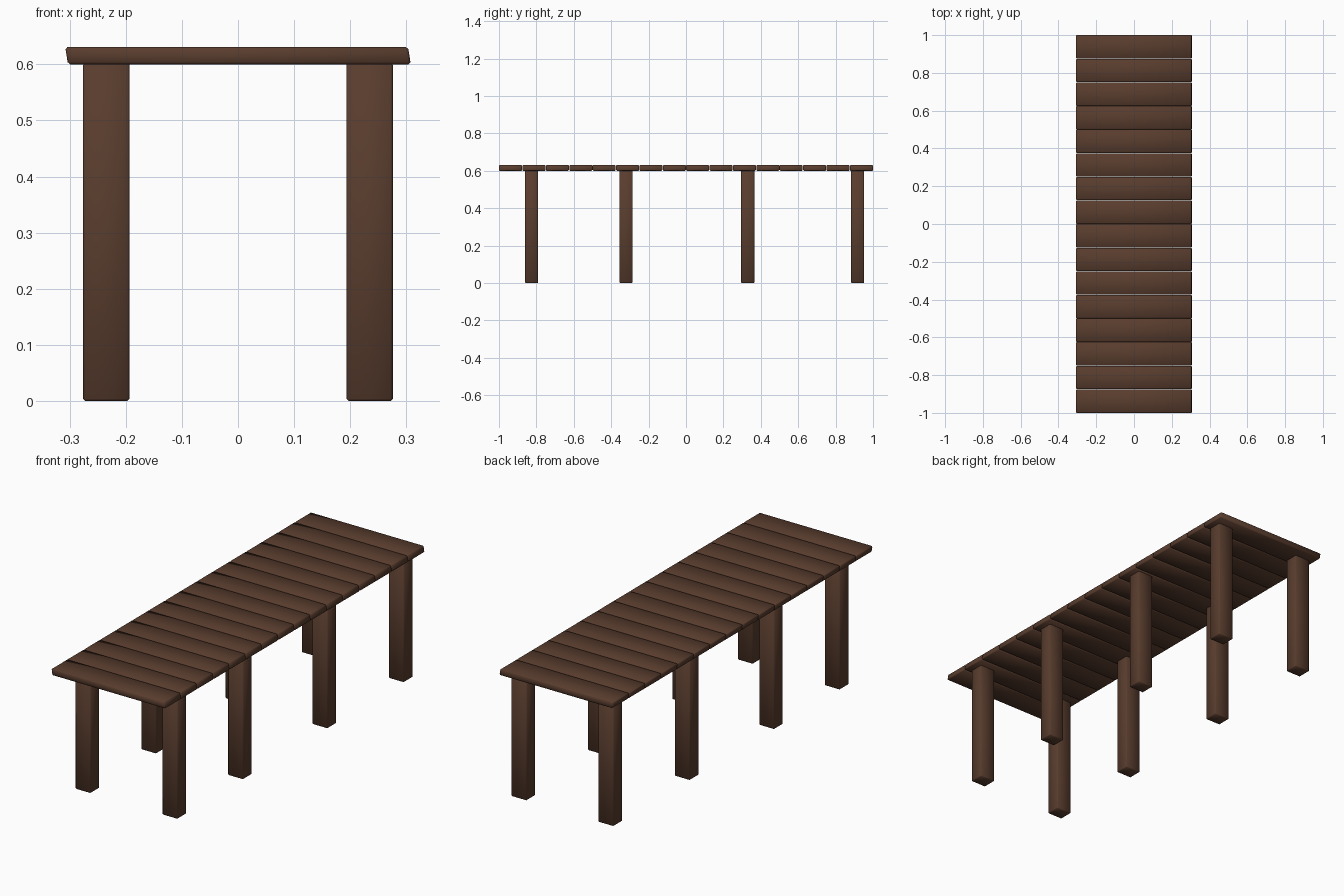
import bpy, bmesh

if "Cube" in bpy.data.objects:
    bpy.data.objects.remove(bpy.data.objects["Cube"])

wood = bpy.data.materials.new("dark_brown_wood")
wood.diffuse_color = (0.1, 0.046, 0.027, 1)
wood.use_nodes = True
wood.node_tree.nodes["Principled BSDF"].inputs["Base Color"].default_value = wood.diffuse_color


def beam(name, x0, x1, y0, y1, z0, z1, bevel, skew=0.0):
    """Softly bevelled timber; skew slants the two x ends."""
    bm = bmesh.new()
    bmesh.ops.create_cube(bm, size=1)
    for v in bm.verts:
        top = v.co.z > 0
        v.co.x = (x1 if v.co.x > 0 else x0) + (-skew if top else skew)
        v.co.y = y1 if v.co.y > 0 else y0
        v.co.z = z1 if top else z0
    bmesh.ops.bevel(bm, geom=bm.edges[:], offset=bevel, segments=1,
                    affect='EDGES', profile=0.5)
    for f in bm.faces:
        f.smooth = True
    me = bpy.data.meshes.new(name)
    bm.to_mesh(me)
    bm.free()
    me.materials.append(wood)
    ob = bpy.data.objects.new(name, me)
    bpy.context.collection.objects.link(ob)
    return ob


# Deck planks laid across the width, with thin gaps
count, pitch = 16, 0.125
for i in range(count):
    y0 = -1 + i * pitch + (0.001 if i else 0)
    y1 = -1 + (i + 1) * pitch - (0.001 if i < count - 1 else 0)
    beam(f"deck_plank_{i + 1}", -0.3055, 0.3055, y0, y1, 0.60, 0.631, 0.004, 0.0025)

# Four pairs of posts
for n, y in enumerate((-0.825, -0.32, 0.33, 0.918)):
    for side, s in (("left", -1), ("right", 1)):
        cx = s * 0.2345
        beam(f"{side}_post_{n + 1}", cx - 0.0415, cx + 0.0415,
             y - 0.035, y + 0.035, 0.0, 0.603, 0.004)
